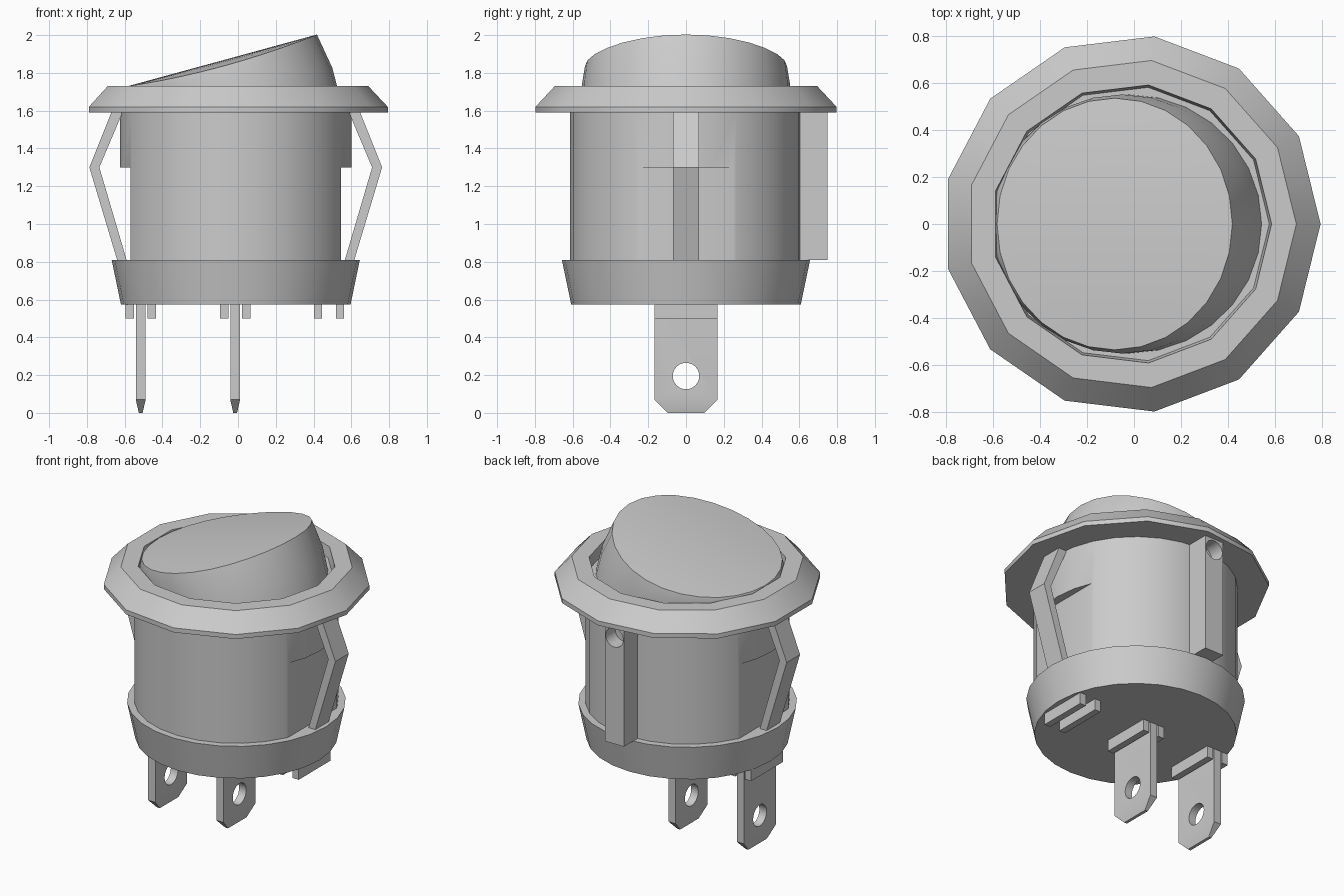
import bpy, bmesh
from math import sin, cos, tau, radians

old = bpy.data.objects.get("Cube")
if old:
    bpy.data.objects.remove(old)

grey = bpy.data.materials.new("plain_grey")
grey.use_nodes = True
grey.diffuse_color = (0.6, 0.6, 0.6, 1)
grey.node_tree.nodes["Principled BSDF"].inputs["Base Color"].default_value = (0.6, 0.6, 0.6, 1)

CX = -0.012  # shared axis of the round parts


def finish(name, bm):
    """Turn a bmesh into a named, coloured object."""
    bmesh.ops.recalc_face_normals(bm, faces=bm.faces[:])
    mesh = bpy.data.meshes.new(name)
    bm.to_mesh(mesh)
    bm.free()
    mesh.materials.append(grey)
    obj = bpy.data.objects.new(name, mesh)
    bpy.context.collection.objects.link(obj)
    return obj


def activate(obj):
    bpy.ops.object.select_all(action="DESELECT")
    obj.select_set(True)
    bpy.context.view_layer.objects.active = obj


def smooth(obj):
    activate(obj)
    bpy.ops.object.shade_smooth_by_angle(angle=radians(32))


def loft(name, rings):
    """Skin closed rings of points and cap both ends."""
    bm = bmesh.new()
    loops = [[bm.verts.new(p) for p in ring] for ring in rings]
    n = len(loops[0])
    for a, b in zip(loops, loops[1:]):
        for i in range(n):
            j = (i + 1) % n
            bm.faces.new((a[i], a[j], b[j], b[i]))
    bm.faces.new(loops[0])
    bm.faces.new(loops[-1])
    return finish(name, bm)


def lathe(name, profile, sides, cx=CX):
    return loft(name, [[(cx + r * cos(tau * i / sides), r * sin(tau * i / sides), z)
                        for i in range(sides)] for r, z in profile])


def box(name, x, y, z):
    return loft(name, [[(x[0], y[0], h), (x[1], y[0], h), (x[1], y[1], h), (x[0], y[1], h)]
                       for h in z])


def prism(name, outline, axis, lo, hi):
    """Extrude an outline along x or y; the outline holds (other axis, z)."""
    def place(p, d):
        return (d, p[0], p[1]) if axis == "x" else (p[0], d, p[1])
    return loft(name, [[place(p, d) for p in outline] for d in (lo, hi)])


def circle(z, r, sides=24):
    return [(r * cos(tau * i / sides), z + r * sin(tau * i / sides)) for i in range(sides)]


def cut(obj, cutter):
    mod = obj.modifiers.new("cut", "BOOLEAN")
    mod.operation = "DIFFERENCE"
    mod.solver = "EXACT"
    mod.object = cutter
    cutter.hide_render = True
    activate(obj)
    bpy.ops.object.modifier_apply(modifier=mod.name)
    bpy.data.objects.remove(cutter)


# Bezel with a shallow recess for the rocker
bezel = lathe("bezel", [(0.803, 1.59), (0.803, 1.62), (0.70, 1.73),
                        (0.595, 1.73), (0.585, 1.66)], 13, -0.01)
smooth(bezel)

# Barrel with a flat pocket behind each spring clip
body = lathe("body", [(0.613, 0.80), (0.613, 1.60)], 28)
for side in (-1, 1):
    xs = sorted((CX + side * 0.558, CX + side * 0.8))
    cut(body, box("pocket_cutter", xs, (-0.4, 0.4), (0.7, 1.3)))
smooth(body)

# Tapered terminal base
base = lathe("base", [(0.608, 0.575), (0.657, 0.81)], 28)
smooth(base)

# Bent spring clips, mirrored left and right
for side, name in ((1, "left_clip"), (-1, "right_clip")):
    path = [(0.655, 1.6), (0.775, 1.3), (0.625, 0.8),
            (0.575, 0.8), (0.722, 1.3), (0.595, 1.6)]
    prism(name, [(CX + side * x, z) for x, z in path], "y", -0.07, 0.07)

# Locating key on the back, with a round hole below the bezel
key = box("back_key", (-0.07, 0.07), (0.56, 0.75), (0.81, 1.595))
cut(key, prism("key_hole_cutter", circle(1.515, 0.064), "y", 0.65, 0.9))
smooth(key)


# Tilted rocker with a gently arched top
def rocker_ring(scale, sides=28):
    ring = []
    for i in range(sides):
        a = tau * i / sides
        x, y = -0.082 + 0.5 * scale * cos(a), 0.535 * scale * sin(a)
        ring.append((x, y, 1.73 + 0.273 * (x + 0.582) - 0.11 * y * y))
    return ring


foot = [(-0.02 + 0.565 * cos(tau * i / 28), 0.55 * sin(tau * i / 28), 1.65) for i in range(28)]
rim = rocker_ring(1)
middle = [tuple(f * 0.5 + r * 0.5 + b for f, r, b in
                zip(p, q, (0.018 * cos(tau * i / 28), 0.008 * sin(tau * i / 28), 0)))
          for i, (p, q) in enumerate(zip(foot, rim))]
rocker = loft("rocker", [foot, middle] + [rocker_ring(s) for s in (1, 0.8, 0.6, 0.4, 0.2, 0.05)])
smooth(rocker)

# Blade terminals: chamfered corners, thinned tip and a round hole
for name, x in (("right_terminal", -0.515), ("middle_terminal", -0.015)):
    blade = loft(name, [[(x - t, -w, z), (x + t, -w, z), (x + t, w, z), (x - t, w, z)]
                        for t, w, z in ((0.01, 0.097, 0), (0.026, 0.167, 0.07),
                                        (0.026, 0.167, 0.59))])
    cut(blade, prism("terminal_hole_cutter", circle(0.195, 0.07), "x", x - 0.1, x + 0.1))
    smooth(blade)

# Paired guide rails under the base, the third pair left empty
for name, x in (("right", -0.515), ("middle", -0.015), ("left", 0.482)):
    for side, label in ((-1, "outer"), (1, "inner")):
        c = x + side * 0.058
        box(f"{name}_{label}_rail", (c - 0.022, c + 0.022), (-0.167, 0.167), (0.5, 0.585))
